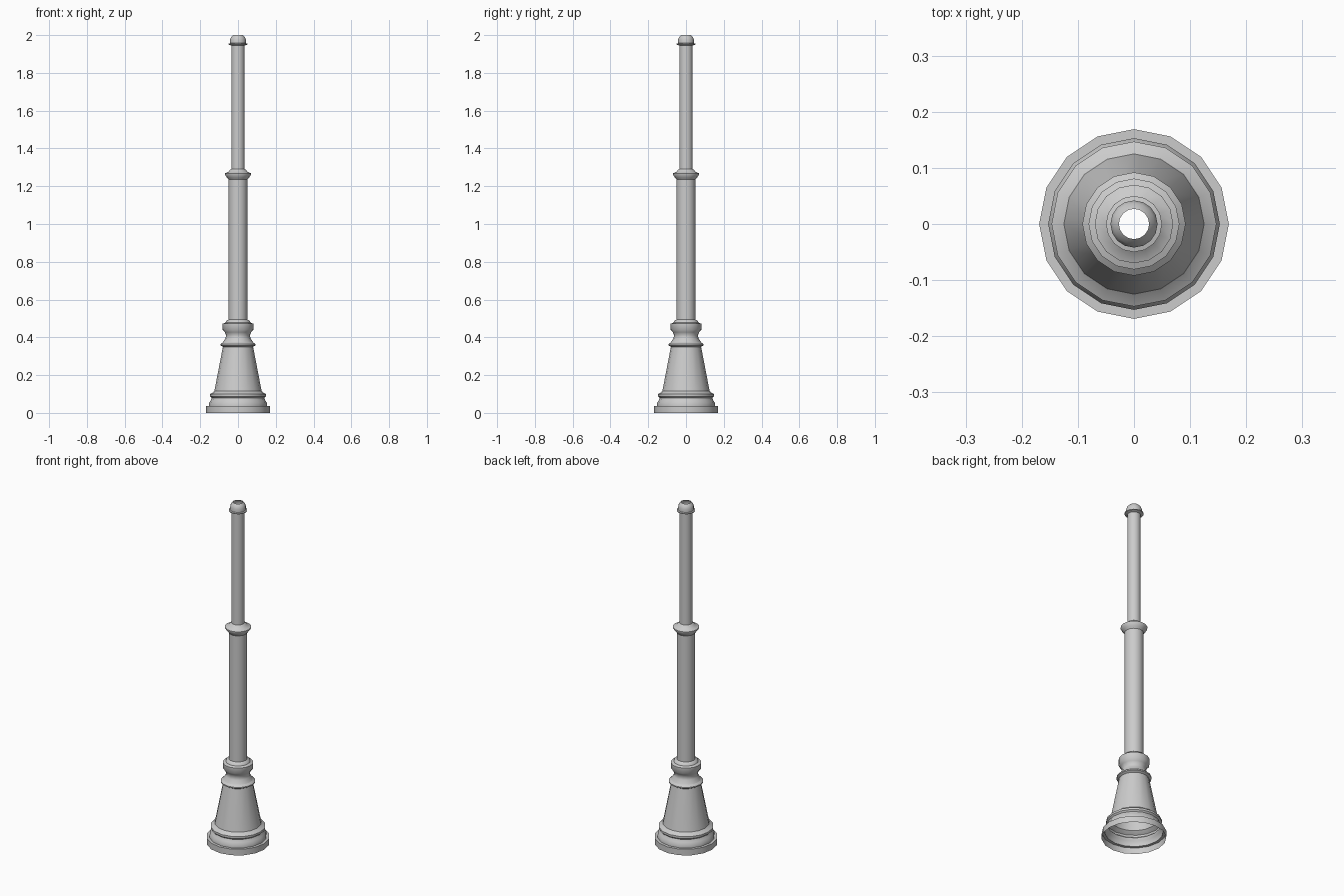
import bpy, bmesh, math

cube = bpy.data.objects.get("Cube")
if cube:
    bpy.data.objects.remove(cube, do_unlink=True)

SIDES = 16

metal = bpy.data.materials.new("light grey metal")
metal.use_nodes = True
grey = (0.6, 0.6, 0.6, 1)
metal.diffuse_color = grey
metal.node_tree.nodes["Principled BSDF"].inputs["Base Color"].default_value = grey


def lathe(name, profile):
    """Turn a (radius, height) profile, bottom to top, into an open shell."""
    bm = bmesh.new()
    rings = []
    for r, z in profile:
        rings.append([bm.verts.new((r * math.cos(i * math.tau / SIDES),
                                    r * math.sin(i * math.tau / SIDES), z))
                      for i in range(SIDES)])
    for low, high in zip(rings, rings[1:]):
        for i in range(SIDES):
            j = (i + 1) % SIDES
            bm.faces.new((low[i], low[j], high[j], high[i]))
    mesh = bpy.data.meshes.new(name)
    bm.to_mesh(mesh)
    bm.free()
    mesh.materials.append(metal)
    obj = bpy.data.objects.new(name, mesh)
    bpy.context.collection.objects.link(obj)
    bpy.ops.object.select_all(action='DESELECT')
    obj.select_set(True)
    bpy.context.view_layer.objects.active = obj
    bpy.ops.object.shade_smooth_by_angle(angle=math.radians(40))
    return obj


# Stepped foot with a moulded upper edge
lathe("foot", [(.169, 0), (.169, .036), (.153, .036), (.153, .053), (.145, .065),
               (.139, .08), (.147, .088), (.147, .1), (.137, .106), (.125, .116)])
# Tapered pedestal with a thin lip
lathe("pedestal", [(.125, .116), (.08, .35), (.092, .357), (.092, .364), (.08, .374)])
# Waisted neck and rounded band
lathe("neck", [(.08, .374), (.066, .395), (.063, .41), (.07, .427), (.081, .44),
               (.081, .472), (.066, .478), (.062, .487), (.05, .494)])
# Lower shaft
lathe("lower_shaft", [(.05, .494), (.05, 1.235)])
# Flared collar between the shafts
lathe("collar", [(.05, 1.235), (.058, 1.245), (.07, 1.262), (.07, 1.268),
                 (.05, 1.276), (.043, 1.286), (.035, 1.292)])
# Upper shaft
lathe("upper_shaft", [(.035, 1.292), (.035, 1.945)])
# Domed cap with an open top
lathe("cap", [(.035, 1.945), (.05, 1.95), (.05, 1.955), (.042, 1.957), (.042, 1.975),
              (.037, 1.99), (.027, 2)])
